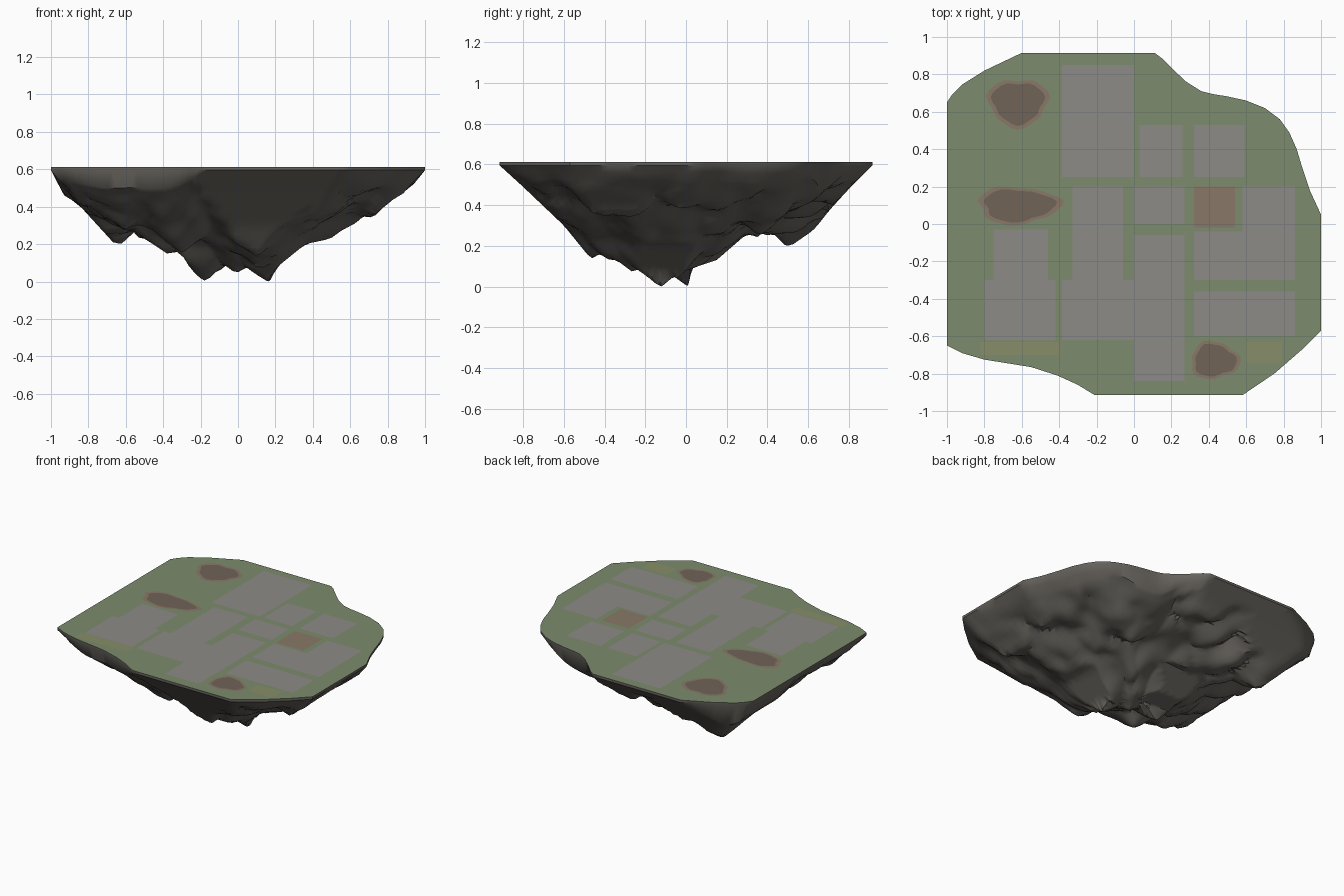
import bpy, bmesh, math
from mathutils import Vector, noise

if "Cube" in bpy.data.objects:
    bpy.data.objects.remove(bpy.data.objects["Cube"])

TOP, LIP = 0.613, 0.595


def material(name, rgb):
    m = bpy.data.materials.new(name)
    m.diffuse_color = (*rgb, 1)
    m.use_nodes = True
    m.node_tree.nodes["Principled BSDF"].inputs["Base Color"].default_value = m.diffuse_color
    return m


ROCK = material("rock", (0.135, 0.125, 0.11))
GRASS = material("grass", (0.20, 0.26, 0.15))
STONE = material("paving", (0.27, 0.26, 0.24))
SOIL = material("soil", (0.16, 0.125, 0.095))
CLAY = material("clay", (0.25, 0.19, 0.14))
SAND = material("sand", (0.25, 0.27, 0.14))


def finish(name, bm, mat, smooth=None):
    bmesh.ops.recalc_face_normals(bm, faces=bm.faces)
    me = bpy.data.meshes.new(name)
    bm.to_mesh(me)
    bm.free()
    ob = bpy.data.objects.new(name, me)
    bpy.context.collection.objects.link(ob)
    me.materials.append(mat)
    if smooth:
        bpy.context.view_layer.objects.active = ob
        ob.select_set(True)
        bpy.ops.object.shade_smooth_by_angle(angle=math.radians(smooth))
        ob.select_set(False)
    return ob


# Island outline seen from above, then split into short steps
OUTLINE = [(-0.6, .915), (.11, .915), (.15, .885), (.21, .825), (.28, .76), (.36, .71), (.42, .695),
           (.5, .682), (.6, .66), (.7, .62), (.78, .56), (.83, .49), (.87, .4), (.9, .3), (.94, .18),
           (1, .05), (1, -.57), (.9, -.67), (.75, -.8), (.58, -.915), (-.21, -.915), (-.3, -.86),
           (-.41, -.81), (-.55, -.765), (-.8, -.725), (-.92, -.69), (-1, -.65),
           (-1, .65), (-.97, .695), (-.92, .745), (-.8, .82)]
rim = []
for a, b in zip(OUTLINE, OUTLINE[1:] + OUTLINE[:1]):
    a, b = Vector(a), Vector(b)
    n = max(1, math.ceil((b - a).length / 0.05))
    rim += [a.lerp(b, i / n) for i in range(n)]
N = len(rim)

# Lower silhouette limits in the front (x) and side (y) views
LIMIT_X = [(-1, .595), (-.93, .46), (-.86, .42), (-.65, .19), (-.5, .23), (-.38, .15), (-.31, .16),
           (-.23, .03), (-.17, 0), (-.1, .07), (0, .05), (.05, .02), (.17, 0), (.2, .07),
           (.36, .2), (.5, .23), (.72, .34), (.8, .42), (.93, .5), (1, .595)]
LIMIT_Y = [(-.915, .595), (-.8, .49), (-.6, .3), (-.47, .14), (-.34, .13), (-.26, .07),
           (-.12, 0), (-.06, .05), (.01, 0), (.03, .09), (.15, .13), (.3, .26), (.36, .24),
           (.43, .26), (.5, .19), (.63, .28), (.7, .37), (.8, .48), (.915, .595)]
BOWL = [(0, .14), (.15, .16), (.3, .22), (.6, .32), (.8, .42), (.93, .51), (1, LIP)]
# Hanging rock tips: x, y, z, slope
TIPS = [(-.17, .01, 0, .8), (.17, -.12, 0, .8), (-.01, -.06, .05, .6), (.12, -.27, .07, .7),
        (.1, -.46, .14, .8), (-.65, .5, .19, .8), (-.38, -.08, .14, .8), (-.3, -.36, .16, .8),
        (.47, -.2, .22, .7), (.36, .02, .2, .7), (-.25, .2, .18, .8), (.33, .36, .26, .7),
        (.5, -.55, .35, .7), (-.6, -.4, .28, .7)]


def table(points, t):
    for (a, za), (b, zb) in zip(points, points[1:]):
        if t <= b:
            return za + (zb - za) * max(0, t - a) / (b - a)
    return points[-1][1]


def rock_height(x, y, s):
    p = Vector((x, y, 0.3))
    fade = min(1, (1 - s) * 6)
    z = table(BOWL, s)
    z += fade * (0.07 * (1 - 2 * abs(noise.noise(p * 3.3))) - 0.04 + 0.04 * noise.noise(p * 8))
    z += 0.06 * math.exp(-((x - .05) ** 2 + (y - .45) ** 2) / 0.06) * fade
    for tx, ty, tz, k in TIPS:
        d = math.hypot(x - tx, y - ty)
        z = min(z, tz - .01 + k * d + 0.04 * fade * noise.noise(p * 7) * min(1, d * 8))
    return min(LIP, max(z, table(LIMIT_X, x), table(LIMIT_Y, y)))


# Craggy underside: shrinking rings of the outline, with the same thin lip on top
bm = bmesh.new()
RINGS = 34
rings = [[bm.verts.new((p.x, p.y, TOP)) for p in rim]]
for r in range(RINGS):
    ring = []
    for p in rim:
        s = 1 - r / RINGS
        if r:
            s += 0.008 * noise.noise(Vector((p.x * 4, p.y * 4, r * 1.7)))
        x, y = p * s
        z = LIP if r == 0 else rock_height(x, y, s)
        ring.append(bm.verts.new((x, y, z)))
    rings.append(ring)
for a, b in zip(rings, rings[1:]):
    for i in range(N):
        j = (i + 1) % N
        bm.faces.new((a[i], a[j], b[j]))
        bm.faces.new((a[i], b[j], b[i]))
tip = bm.verts.new((0, 0, rock_height(0, 0, 0)))
for i in range(N):
    bm.faces.new((rings[-1][i], rings[-1][(i + 1) % N], tip))
finish("rock_underside", bm, ROCK, 40)


# Flat ground pieces facing up
def patch(name, pts, mat, z=TOP + 0.002):
    bm = bmesh.new()
    face = bm.faces.new([bm.verts.new((x, y, z)) for x, y in pts])
    face.normal_update()
    if face.normal.z < 0:
        face.normal_flip()
    me = bpy.data.meshes.new(name)
    bm.to_mesh(me)
    bm.free()
    me.materials.append(mat)
    bpy.context.collection.objects.link(bpy.data.objects.new(name, me))


def rect(name, x0, x1, y0, y1, mat):
    patch(name, [(x0, y0), (x1, y0), (x1, y1), (x0, y1)], mat)


patch("grass_top", [tuple(p) for p in rim], GRASS, TOP)

PAVING = [(-.385, 0, .25, .85), (.03, .26, .25, .53), (.32, .59, .25, .53), (-.33, -.06, -.3, .2),
          (0, .27, 0, .2), (.58, .86, -.3, .2), (.32, .58, -.3, -.04), (.32, .86, -.6, -.36),
          (-.385, .27, -.62, -.3), (0, .27, -.3, -.06), (0, .27, -.84, -.62),
          (-.75, -.46, -.3, -.03), (-.8, -.42, -.62, -.3)]
for i, r in enumerate(PAVING):
    rect(f"paving_{i + 1}", *r, STONE)
rect("clay_patch", .32, .54, -.02, .2, CLAY)
rect("sand_patch_left", -.82, -.4, -.7, -.63, SAND)
rect("sand_patch_right", .6, .79, -.74, -.63, SAND)

# Bare soil patches with wavy edges
for i, (cx, cy, rx, ry) in enumerate([(-.62, .65, .16, .13), (-.62, .1, .22, .1), (.43, -.73, .13, .1)]):
    for label, k, mat, dz in (("edge", 1, CLAY, .002), ("soil", .85, SOIL, .003)):
        pts = []
        for a in range(28):
            t = a * math.tau / 28
            w = k * (1 + 0.1 * math.sin(3 * t + i) + 0.04 * math.sin(7 * t))
            pts.append((cx + rx * w * math.cos(t), cy + ry * w * math.sin(t)))
        patch(f"bare_{label}_{i + 1}", pts, mat, TOP + dz)
